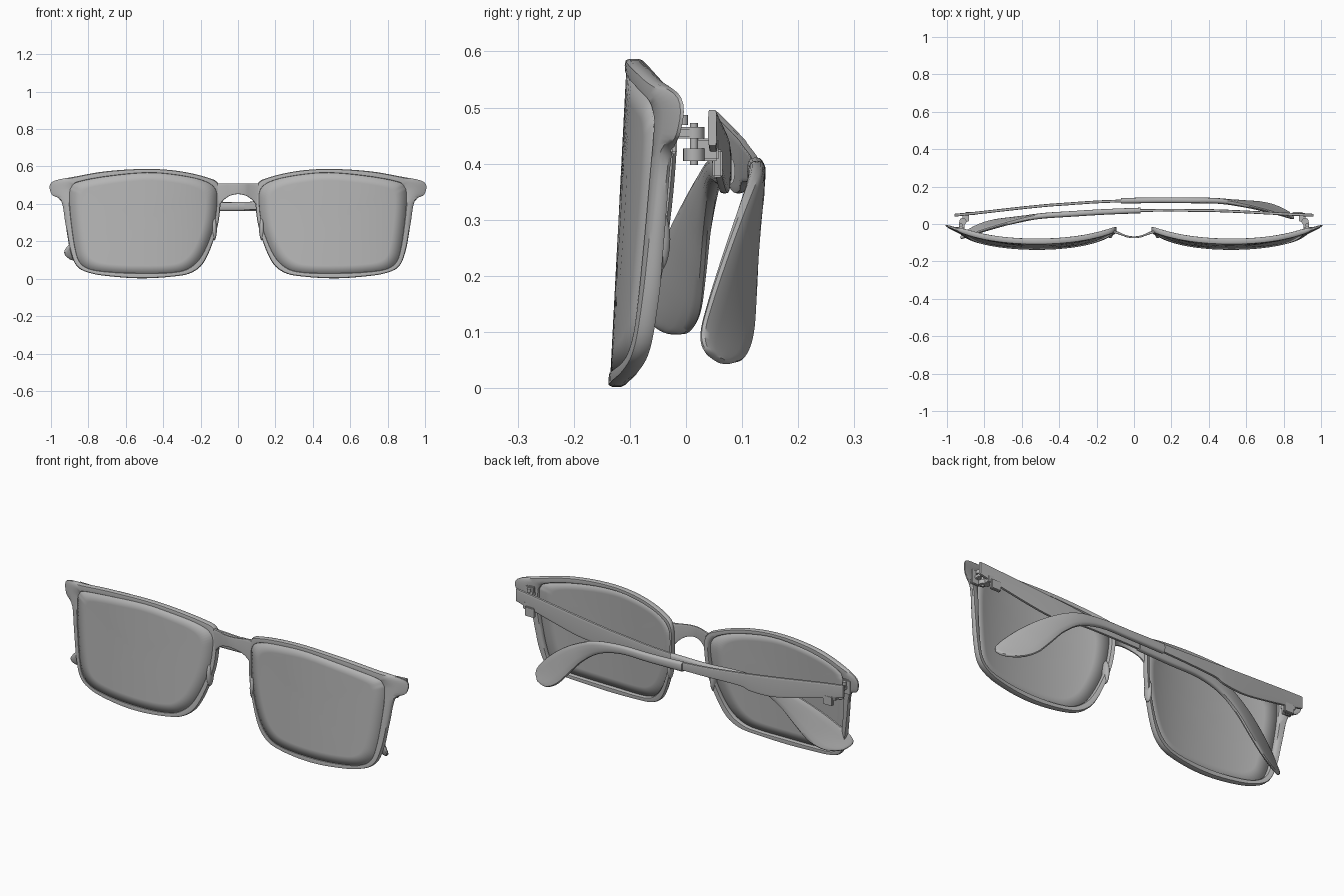
import bpy, bmesh, math
from mathutils import Vector

cube = bpy.data.objects.get("Cube")
if cube:
    bpy.data.objects.remove(cube, do_unlink=True)

grey = bpy.data.materials.new("plain grey")
grey.use_nodes = True
colour = (0.46, 0.46, 0.46, 1)
grey.diffuse_color = colour
grey.node_tree.nodes["Principled BSDF"].inputs["Base Color"].default_value = colour


def finish(name, bm, angle=40):
    bmesh.ops.recalc_face_normals(bm, faces=bm.faces)
    mesh = bpy.data.meshes.new(name)
    bm.to_mesh(mesh)
    bm.free()
    mesh.materials.append(grey)
    ob = bpy.data.objects.new(name, mesh)
    bpy.context.collection.objects.link(ob)
    bpy.ops.object.select_all(action="DESELECT")
    ob.select_set(True)
    bpy.context.view_layer.objects.active = ob
    bpy.ops.object.shade_smooth_by_angle(angle=math.radians(angle))
    return ob


def smooth(points, steps, closed=False):
    """Catmull-Rom resampling of a list of vectors."""
    n, out = len(points), []
    for i in range(n if closed else n - 1):
        at = (lambda k: points[k % n]) if closed else (lambda k: points[min(max(k, 0), n - 1)])
        a, b, c, d = at(i - 1), at(i), at(i + 1), at(i + 2)
        for k in range(steps):
            t = k / steps
            out.append(0.5 * (2 * b + (c - a) * t + (2 * a - 5 * b + 4 * c - d) * t * t
                              + (3 * b - a - 3 * c + d) * t ** 3))
    if not closed:
        out.append(points[-1].copy())
    return out


def skin(bm, rings, closed=False):
    rows = [[bm.verts.new(p) for p in r] for r in rings]
    m = len(rows[0])
    for i in range(len(rows) if closed else len(rows) - 1):
        a, b = rows[i], rows[(i + 1) % len(rows)]
        for j in range(m):
            bm.faces.new((a[j], a[(j + 1) % m], b[(j + 1) % m], b[j]))
    if not closed:
        bm.faces.new(rows[0])
        bm.faces.new(rows[-1])


def power(v, e):
    return math.copysign(abs(v) ** e, v)


def blade(name, upper, lower, thick, square=0.5, steps=6):
    """Loft of rounded sections, each spanning an upper and a lower edge point."""
    ups, lows = smooth(upper, steps), smooth(lower, steps)
    widths = smooth([Vector((t, 0, 0)) for t in thick], steps)
    rings, n = [], len(ups)
    for i in range(n):
        mid, half = (ups[i] + lows[i]) / 2, (ups[i] - lows[i]) / 2
        a, b = max(i - 1, 0), min(i + 1, n - 1)
        along = ups[b] + lows[b] - ups[a] - lows[a]
        side = half.cross(along).normalized() * widths[i].x / 2
        rings.append([mid + half * power(math.cos(q * math.pi / 8), square)
                      + side * power(math.sin(q * math.pi / 8), square) for q in range(16)])
    bm = bmesh.new()
    skin(bm, rings)
    return finish(name, bm)


def front_y(x, z):
    """Wrapped and slightly tilted front surface."""
    d = abs(x) - 0.52
    return -0.138 + 0.052 * z + 0.3 * d * d + 0.5 * d ** 4


# Matching outlines of the lens opening and the outside of the rim (x, z)
inner = [(.125, .48), (.195, .525), (.33, .553), (.49, .565), (.70, .545), (.855, .515), (.89, .485),
         (.897, .455), (.896, .38), (.885, .27), (.868, .16), (.845, .09), (.79, .052), (.675, .036),
         (.515, .03), (.355, .034), (.265, .056), (.195, .125), (.136, .265), (.115, .40)]
outer = [(.103, .505), (.17, .543), (.32, .576), (.49, .587), (.70, .575), (.865, .547), (.995, .517),
         (.997, .452), (.945, .415), (.922, .29), (.898, .155), (.862, .067), (.79, .03), (.675, .012),
         (.515, .002), (.345, .012), (.245, .034), (.175, .10), (.114, .26), (.094, .40)]
vec = lambda pts: smooth([Vector((x, 0, z)) for x, z in pts], 5, True)
lens_edge, rim_edge = vec(inner), vec(outer)
section = [(0, .2), (.12, 0), (.5, -.04), (.88, 0), (1, .25), (1, .75), (.88, 1), (.5, 1.04), (.12, 1), (0, .8)]

for s, side in ((1, "left"), (-1, "right")):
    # Rim with end piece
    rings = []
    for a, b in zip(lens_edge, rim_edge):
        ring = []
        for t, d in section:
            p = a.lerp(b, t)
            depth = 0.029 - 0.017 * min(max((p.x - 0.9) / 0.1, 0), 1)
            ring.append((s * p.x, front_y(p.x, p.z) + d * depth, p.z))
        rings.append(ring)
    bm = bmesh.new()
    skin(bm, rings, True)
    finish(side + "_rim", bm)

    # Lens, following the wrap of the front
    bm = bmesh.new()
    centre = Vector((0.51, 0, 0.3))
    rows = []
    for k in (0.12, 0.3, 0.5, 0.7, 0.85, 1.005):
        pts = [centre.lerp(p, k) for p in lens_edge]
        rows.append([bm.verts.new((s * p.x, front_y(p.x, p.z) + 0.006, p.z)) for p in pts])
    n = len(lens_edge)
    for a, b in zip(rows, rows[1:]):
        for j in range(n):
            bm.faces.new((a[j], a[(j + 1) % n], b[(j + 1) % n], b[j]))
    bm.faces.new(rows[0])
    lens = finish(side + "_lens", bm)
    solid = lens.modifiers.new("thickness", "SOLIDIFY")
    solid.thickness, solid.offset = 0.008, 0

    # Nose pad
    bm = bmesh.new()
    bmesh.ops.create_uvsphere(bm, u_segments=20, v_segments=12, radius=1)
    bmesh.ops.scale(bm, vec=(.014, .024, .06), verts=bm.verts)
    bmesh.ops.translate(bm, vec=(s * .127, -.052, .265), verts=bm.verts)
    finish(side + "_nose_pad", bm)

    # Hinge: knuckles, pin and mounting blocks
    for i, (x, y, z, r, h) in enumerate(((.915, .014, .455, .019, .02), (.915, .014, .416, .019, .022),
                                         (.925, -.006, .478, .01, .018), (.915, .014, .435, .007, .075))):
        bm = bmesh.new()
        bmesh.ops.create_cone(bm, cap_ends=True, segments=20, radius1=r, radius2=r, depth=h)
        bmesh.ops.translate(bm, vec=(s * x, y, z), verts=bm.verts)
        finish(f"{side}_hinge_barrel_{i + 1}", bm)
    blocks = (("hinge_front_arm", (.92, -.012, .455), (.03, .05, .02)),
              ("hinge_front_plate", (.93, -.022, .455), (.05, .012, .075)),
              ("hinge_temple_arm", (.90, .035, .425), (.035, .045, .04)),
              ("hinge_tab", (.875, .056, .40), (.055, .018, .05)))
    for name, pos, size in blocks:
        bm = bmesh.new()
        bmesh.ops.create_cube(bm, size=1)
        bmesh.ops.scale(bm, vec=size, verts=bm.verts)
        bmesh.ops.bevel(bm, geom=bm.edges[:], offset=.003, segments=2, affect="EDGES")
        bmesh.ops.translate(bm, vec=(s * pos[0], pos[1], pos[2]), verts=bm.verts)
        finish(f"{side}_{name}", bm)

# Arched bridge: x, y, lower z
half = [(0, -.071, .452), (.035, -.067, .446), (.065, -.056, .43), (.09, -.046, .405), (.112, -.041, .375)]
arch = [(-x, y, z) for x, y, z in half[:0:-1]] + half
blade("bridge", [Vector((x, y, .51)) for x, y, z in arch], [Vector((x, y, z)) for x, y, z in arch],
      [.014 if abs(x) > .08 else .01 for x, y, z in arch], 0.35)

# Folded temple arm: x, y, upper z, lower z
arm = [(-.96, .047, .496, .432), (-.85, .058, .486, .405), (-.6, .086, .458, .352), (-.46, .1, .443, .35),
       (-.39, .105, .435, .366), (-.2, .118, .418, .368), (-.04, .124, .408, .369)]
# Sleeve and drooping tip: upper edge, lower edge, thickness
tip_up = [(-.07, .124, .411), (.12, .127, .405), (.3, .126, .403), (.46, .122, .38), (.6, .097, .315),
          (.72, .067, .232), (.81, .04, .15), (.85, .028, .1), (.855, .034, .07), (.835, .055, .052)]
tip_low = [(-.07, .124, .362), (.12, .127, .361), (.29, .126, .36), (.42, .126, .325), (.52, .124, .255),
           (.6, .122, .168), (.67, .118, .095), (.735, .105, .056), (.785, .085, .045), (.82, .068, .046)]
tip_thick = [.03, .03, .03, .03, .028, .025, .022, .02, .018, .012]


def right_pose(x, y, z):
    return Vector((x, y, z))


def left_pose(x, y, z):
    # The left temple folds underneath, closer to the lenses
    run = x + .96
    return Vector((.96 - 1.04 * run, y - .058 * run, z + .06 * (max(x, 0) / .85) ** 2))


for side, pose in (("right", right_pose), ("left", left_pose)):
    blade(side + "_temple_arm", [pose(x, y, u) for x, y, u, w in arm],
          [pose(x, y, w) for x, y, u, w in arm], [.015] * len(arm), 0.3)
    blade(side + "_temple_tip", [pose(*p) for p in tip_up], [pose(*p) for p in tip_low], tip_thick, 0.7)
